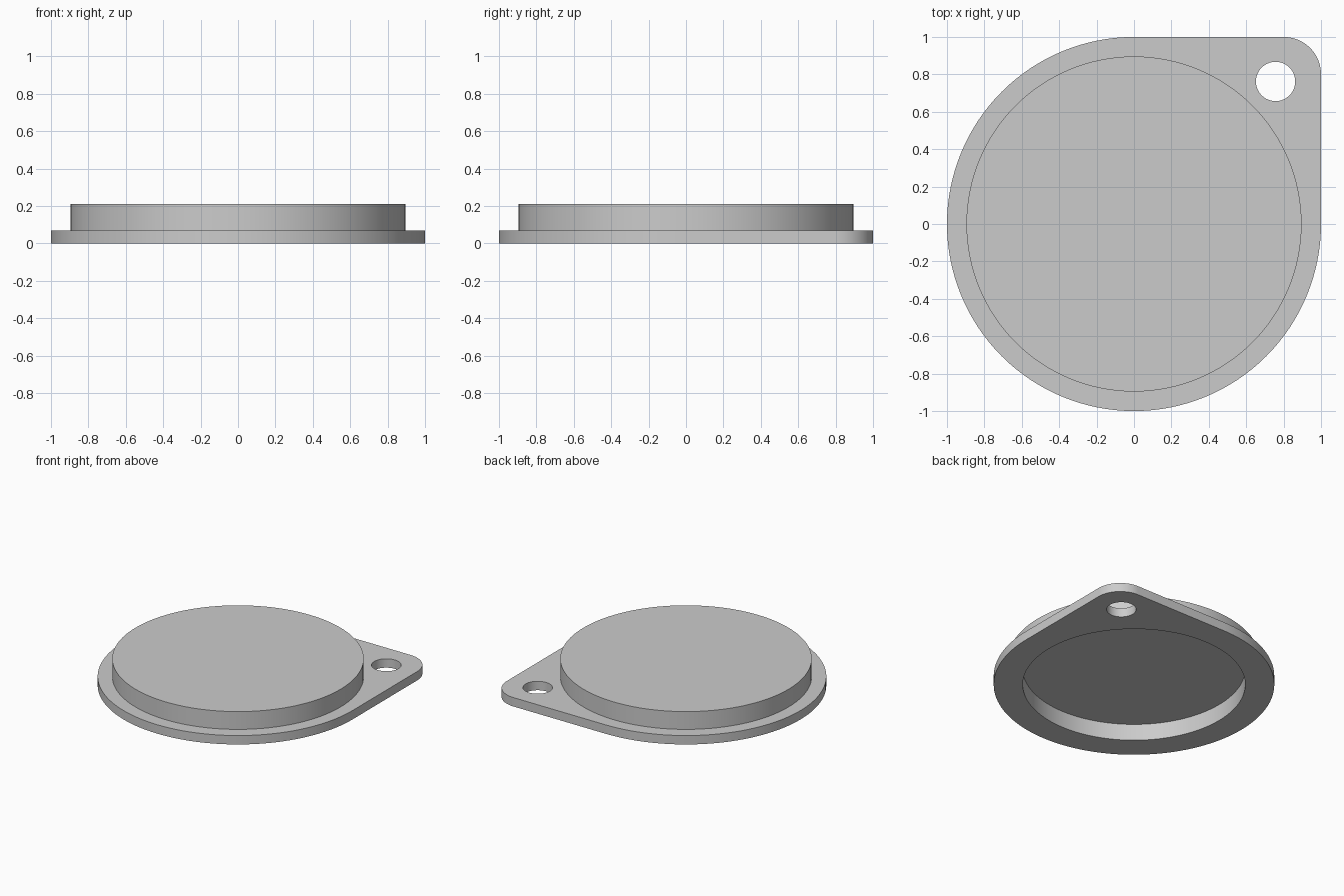
import bpy, bmesh
from math import sin, cos, radians

if "Cube" in bpy.data.objects:
    bpy.data.objects.remove(bpy.data.objects["Cube"], do_unlink=True)

PLATE_TOP = 0.07
TOTAL_HEIGHT = 0.21
RECESS_DEPTH = 0.13
CORNER = 0.2

grey = bpy.data.materials.new("plain grey")
grey.use_nodes = True
colour = (0.6, 0.6, 0.6, 1)
grey.diffuse_color = colour
grey.node_tree.nodes["Principled BSDF"].inputs["Base Color"].default_value = colour


def arc(cx, cy, radius, start, end, steps):
    """Points along an arc, both ends included."""
    angles = [radians(start + (end - start) * i / steps) for i in range(steps + 1)]
    return [(cx + radius * cos(a), cy + radius * sin(a)) for a in angles]


def circle(cx, cy, radius, steps=128):
    return arc(cx, cy, radius, 0, 360, steps)[:-1]


def prism(name, outline, bottom, top):
    """Upright solid with the given outline."""
    bm = bmesh.new()
    face = bm.faces.new([bm.verts.new((x, y, bottom)) for x, y in outline])
    extruded = bmesh.ops.extrude_face_region(bm, geom=[face])["geom"]
    verts = [v for v in extruded if isinstance(v, bmesh.types.BMVert)]
    bmesh.ops.translate(bm, verts=verts, vec=(0, 0, top - bottom))
    bmesh.ops.recalc_face_normals(bm, faces=bm.faces)
    mesh = bpy.data.meshes.new(name)
    bm.to_mesh(mesh)
    bm.free()
    mesh.materials.append(grey)
    obj = bpy.data.objects.new(name, mesh)
    bpy.context.collection.objects.link(obj)
    return obj


def combine(target, tool, operation):
    """Apply a boolean and discard the tool solid."""
    mod = target.modifiers.new(tool.name, 'BOOLEAN')
    mod.operation = operation
    mod.solver = 'EXACT'
    mod.object = tool
    bpy.context.view_layer.objects.active = target
    bpy.ops.object.modifier_apply(modifier=mod.name)
    bpy.data.objects.remove(tool, do_unlink=True)


# Base flange: three quarters of a circle and one rounded square corner
outline = arc(0, 0, 1, 90, 360, 96) + arc(1 - CORNER, 1 - CORNER, CORNER, 0, 90, 24)
body = prism("tag_body", outline, 0, PLATE_TOP)

# Raised round cap, sunk slightly into the flange
combine(body, prism("cap", circle(0, 0, 0.896), PLATE_TOP / 2, TOTAL_HEIGHT), 'UNION')

# Hollow underside and the ring hole in the corner
combine(body, prism("recess", circle(0, 0, 0.793), -0.1, RECESS_DEPTH), 'DIFFERENCE')
combine(body, prism("ring_hole", circle(0.757, 0.762, 0.105, 64), -0.1, 0.2), 'DIFFERENCE')

# Smooth walls with crisp rims
bpy.ops.object.select_all(action='DESELECT')
body.select_set(True)
bpy.context.view_layer.objects.active = body
bpy.ops.object.shade_smooth_by_angle(angle=radians(30))
